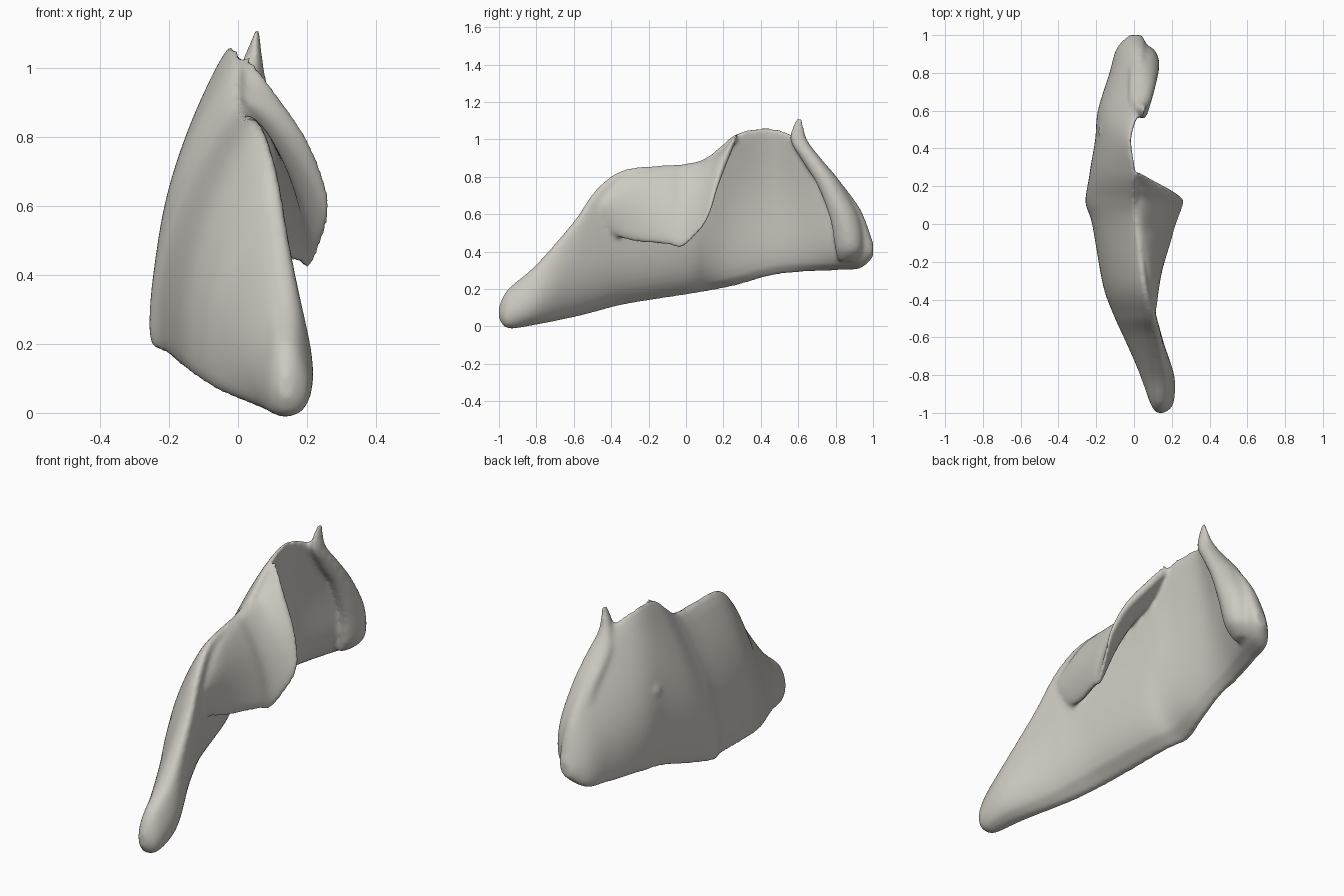
import bpy
import bmesh
import math
from mathutils import Vector

cube = bpy.data.objects.get("Cube")
if cube:
    bpy.data.objects.remove(cube, do_unlink=True)

STEPS = 8      # smooth steps between stations
SPAN = 18      # points across each sheet


def material(name, colour):
    mat = bpy.data.materials.new(name)
    mat.use_nodes = True
    mat.diffuse_color = colour
    mat.node_tree.nodes["Principled BSDF"].inputs["Base Color"].default_value = colour
    return mat


def smooth_stations(stations):
    """Pass a smooth curve through every column of the station table."""
    last = len(stations) - 1
    result = []
    for i in range(last):
        window = [stations[max(0, min(last, i + k))] for k in (-1, 0, 1, 2)]
        for step in range(STEPS):
            u = step / STEPS
            result.append([
                b + u * ((c - a) + u * ((2 * a - 5 * b + 4 * c - d) + u * (3 * (b - c) + d - a))) / 2
                for a, b, c, d in zip(*window)])
    result.append(list(stations[last]))
    return result


def sheet_ring(start, end, outward, bulge, thick, swell=0.0):
    """Rounded, bowed cross-section from start to end, swollen low on its inner side."""
    front, back = [], []
    for i in range(SPAN + 1):
        f = i / SPAN
        arch = max(0.0, math.sin(math.pi * f))
        low_arch = max(0.0, math.sin(math.pi * f ** 0.6))
        centre = start.lerp(end, f) + outward * bulge * arch
        half = outward * thick * (0.15 + 0.4 * arch ** 0.5) * (1.1 - 0.25 * f)
        front.append(centre + half)
        back.append(centre - half - outward * swell * low_arch)
    return front + back[::-1]


def loft(bm, rings):
    """Skin a list of matching rings and close both ends."""
    loops = [[bm.verts.new(p) for p in ring] for ring in rings]
    count = len(loops[0])
    for low, high in zip(loops, loops[1:]):
        for i in range(count):
            j = (i + 1) % count
            bm.faces.new((low[i], low[j], high[j], high[i]))
    bm.faces.new(loops[0][::-1])
    bm.faces.new(loops[-1])


bm = bmesh.new()

# Main blade: y, bottom z, top z, bottom x, top x, bulge, thickness, inner swell
blade = [
    (-1.0, .04, .11, .14, .14, 0, .04, 0),
    (-.95, -.01, .20, .14, .14, 0, .10, .015),
    (-.8, .01, .33, .095, .14, .01, .13, .04),
    (-.6, .05, .56, -.01, .115, .02, .12, .055),
    (-.48, .08, .73, -.07, .09, .03, .11, .08),
    (-.32, .12, .84, -.13, .055, .04, .10, .10),
    (0, .17, .87, -.195, .015, .05, .08, .10),
    (.12, .19, .91, -.235, 0, .045, .08, .09),
    (.27, .22, 1.03, -.20, 0, .07, .07, .07),
    (.45, .27, 1.06, -.17, -.02, .06, .06, .05),
    (.6, .29, 1.0, -.15, .015, .06, .08, .05),
    (.8, .30, .80, -.10, .03, .03, .08, .07),
    (.93, .31, .63, -.06, .03, .01, .09, .05),
    (1.0, .37, .45, 0, .02, 0, .06, 0),
]
loft(bm, [sheet_ring(Vector((xb, y, zb)), Vector((xt, y, zt)), Vector((-1, 0, 0)), bulge, t, swell)
          for y, zb, zt, xb, xt, bulge, t, swell in smooth_stations(blade)])

# Side wing: y, root x, root z, tip x, tip z, thickness
wing = [
    (-.45, .08, .68, .08, .52, .06),
    (-.3, .06, .80, .115, .46, .08),
    (-.1, .03, .85, .185, .44, .07),
    (-.02, .02, .86, .21, .425, .06),
    (.08, .01, .88, .25, .52, .055),
    (.13, .01, .89, .262, .61, .055),
    (.17, 0, .92, .215, .74, .055),
    (.22, 0, .96, .12, .87, .05),
    (.27, 0, 1.02, .02, .99, .04),
]
loft(bm, [sheet_ring(Vector((xr, y, zr)), Vector((xt, y, zt)), Vector((.75, 0, .65)), .02, t)
          for y, xr, zr, xt, zt, t in smooth_stations(wing)])

# Rear flange with its pointed top: inner edge, outer edge, thickness
flange = [
    (.055, .59, 1.11, .05, .61, 1.11, .03),
    (.065, .57, 1.0, .01, .63, 1.0, .07),
    (.09, .65, .88, -.02, .69, .90, .10),
    (.11, .73, .75, -.02, .80, .77, .11),
    (.12, .80, .58, -.02, .90, .58, .13),
    (.10, .83, .42, -.02, .91, .42, .13),
    (.04, .83, .35, -.04, .88, .35, .08),
]
loft(bm, [sheet_ring(Vector(s[:3]), Vector(s[3:6]), Vector((.5, .85, 0)), .01, s[6])
          for s in smooth_stations(flange)])

# Small oval boss through the blade
boss = bmesh.ops.create_uvsphere(bm, u_segments=20, v_segments=12, radius=.055)["verts"]
bmesh.ops.scale(bm, verts=boss, vec=(1.0, 1.0, .8))
bmesh.ops.translate(bm, verts=boss, vec=(-.135, .49, .68))

bmesh.ops.recalc_face_normals(bm, faces=bm.faces)
mesh = bpy.data.meshes.new("curved_bone")
bm.to_mesh(mesh)
bm.free()
bone = bpy.data.objects.new("curved_bone", mesh)
bpy.context.collection.objects.link(bone)
mesh.materials.append(material("pale_bone_grey", (.60, .585, .53, 1)))

# Fuse the parts and soften the joins
remesh = bone.modifiers.new("fuse", 'REMESH')
remesh.mode = 'VOXEL'
remesh.voxel_size = .01
remesh.use_smooth_shade = True
soften = bone.modifiers.new("soften", 'SMOOTH')
soften.factor = .5
soften.iterations = 16

bpy.context.view_layer.objects.active = bone
bone.select_set(True)
bpy.ops.object.shade_smooth()
